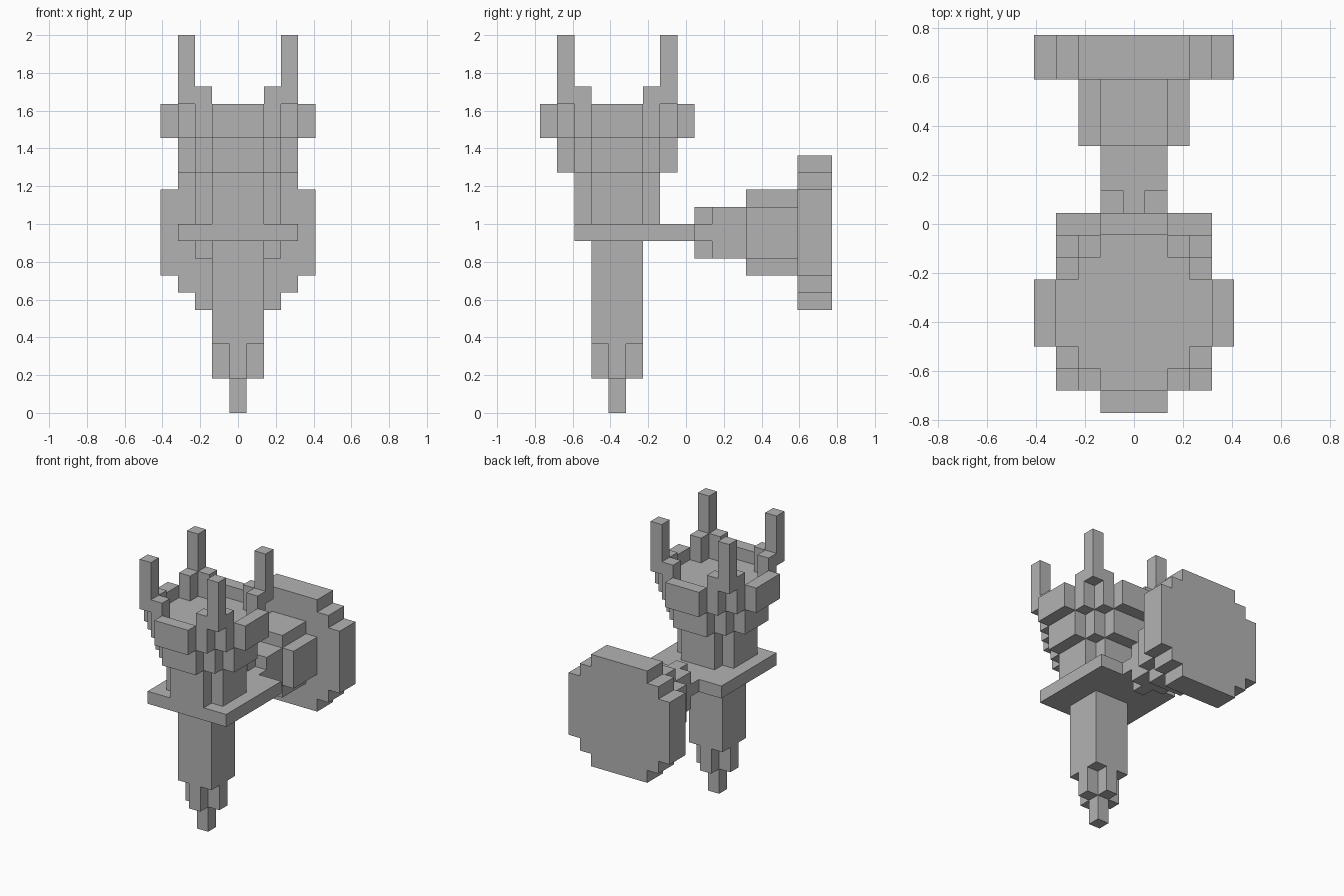
import bpy

# Remove the default object
cube = bpy.data.objects.get("Cube")
if cube:
    bpy.data.objects.remove(cube, do_unlink=True)

U = 1 / 11          # edge of one block
TORCH_Y = -4        # torch axis, in blocks

grey = bpy.data.materials.new("plain_grey")
grey.use_nodes = True
colour = (0.45, 0.45, 0.45, 1)
grey.diffuse_color = colour
grey.node_tree.nodes["Principled BSDF"].inputs["Base Color"].default_value = colour


def block(name, x, y, z):
    """Box spanning the given (low, high) block ranges."""
    bpy.ops.mesh.primitive_cube_add(size=1, location=[(a + b) / 2 * U for a, b in (x, y, z)])
    ob = bpy.context.object
    ob.name = name
    ob.scale = [(b - a) * U for a, b in (x, y, z)]
    bpy.ops.object.transform_apply(location=False, rotation=False, scale=True)
    ob.data.materials.append(grey)
    return ob


def fuse(name, parts):
    """Union overlapping boxes into one clean stepped solid."""
    base = parts[0]
    for other in parts[1:]:
        mod = base.modifiers.new("union", "BOOLEAN")
        mod.operation = "UNION"
        mod.solver = "EXACT"
        mod.object = other
        bpy.context.view_layer.objects.active = base
        bpy.ops.object.modifier_apply(modifier=mod.name)
        bpy.data.objects.remove(other, do_unlink=True)
    base.name = name


def tier(name, halves, z):
    """Upright torch layer made of crossed boxes, (half x, half y) each."""
    fuse(name, [block(name, (-hx, hx), (TORCH_Y - hy, TORCH_Y + hy), z) for hx, hy in halves])


def slab(name, halves, y, mid=10.5):
    """Wall bracket layer made of crossed boxes, (half x, half z) each."""
    fuse(name, [block(name, (-hx, hx), y, (mid - hz, mid + hz)) for hx, hz in halves])


# Handle
tier("handle_tip", [(0.5, 0.5)], (0, 2))
tier("handle_taper", [(1.5, 0.5), (0.5, 1.5)], (2, 4))
tier("handle", [(1.5, 1.5)], (4, 10))

# Holder plate
block("holder_plate", (-3.5, 3.5), (-6.5, 0.5), (10, 11))

# Bowl
tier("bowl_base", [(2.5, 1.5), (1.5, 2.5)], (11, 14))
tier("bowl", [(3.5, 1.5), (1.5, 3.5), (2.5, 2.5)], (14, 17))

# Rim panels and corner prongs
for s in (-1, 1):
    side = "left" if s > 0 else "right"
    end = "back" if s > 0 else "front"
    block(f"{side}_rim", sorted((s * 3.5, s * 4.5)), (TORCH_Y - 1.5, TORCH_Y + 1.5), (16, 18))
    block(f"{end}_rim", (-1.5, 1.5), sorted((TORCH_Y + s * 3.5, TORCH_Y + s * 4.5)), (16, 18))
    for t in (-1, 1):
        corner = f"{'back' if t > 0 else 'front'}_{side}"
        near_x, far_x = [sorted((s * a, s * (a + 1))) for a in (1.5, 2.5)]
        near_y, far_y = [sorted((TORCH_Y + t * a, TORCH_Y + t * (a + 1))) for a in (1.5, 2.5)]
        block(f"{corner}_side_stub", far_x, near_y, (16, 19))
        block(f"{corner}_end_stub", near_x, far_y, (16, 19))
        block(f"{corner}_prong", far_x, far_y, (18, 22))

# Wall bracket
slab("arm_tip", [(1.5, 0.5), (0.5, 1.5)], (0.5, 1.5))
slab("arm", [(1.5, 1.5)], (1.5, 3.5))
slab("arm_collar", [(2.5, 1.5), (1.5, 2.5)], (3.5, 6.5))
slab("wall_disc", [(4.5, 2.5), (3.5, 3.5), (2.5, 4.5)], (6.5, 8.5))
